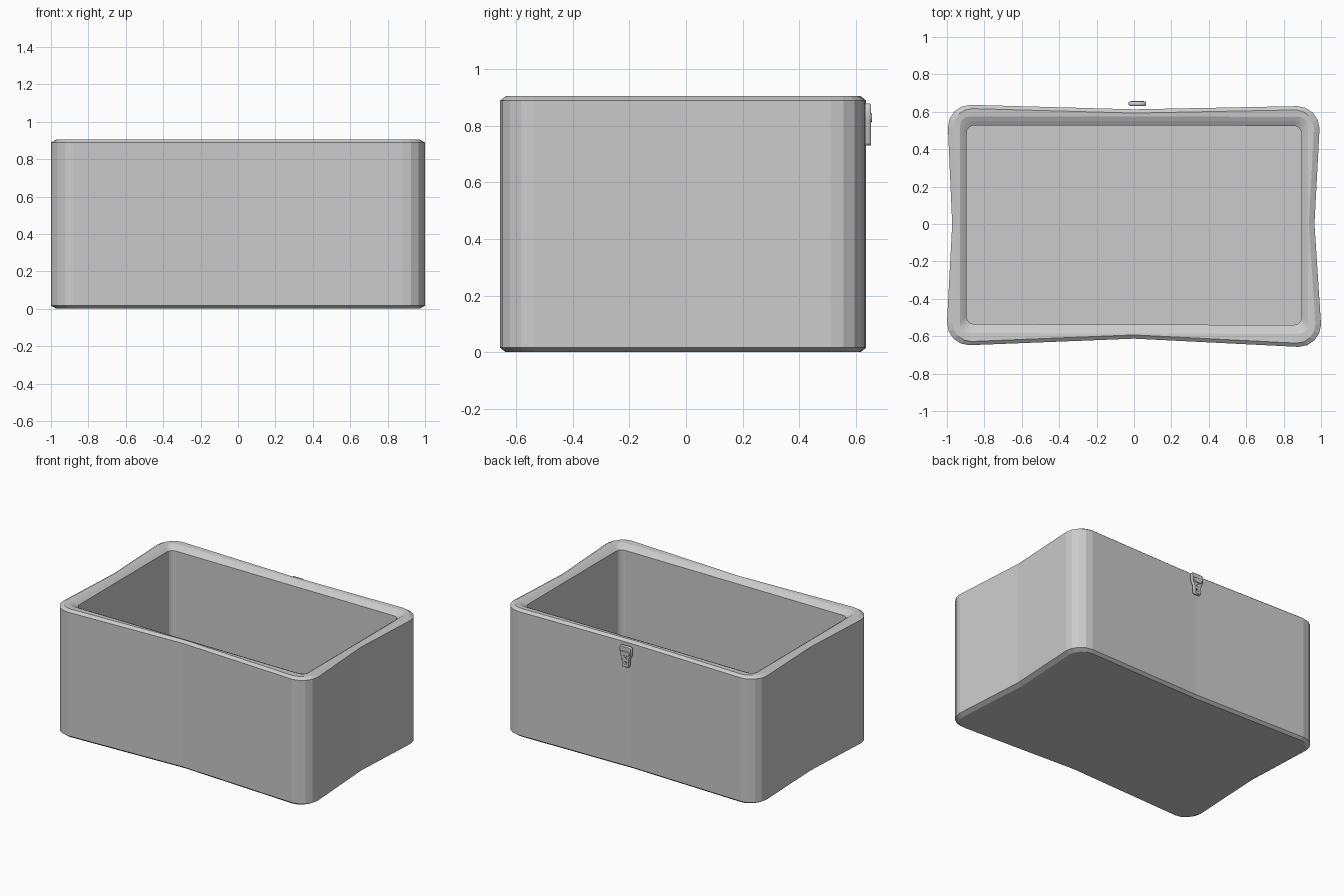
import bpy, bmesh
from math import cos, sin, pi, radians

if "Cube" in bpy.data.objects:
    bpy.data.objects.remove(bpy.data.objects["Cube"])

# Outline corners (slightly skewed), counter-clockwise from front right
OUTER = [(1.0, -0.657), (0.992, 0.63), (-0.995, 0.637), (-1.0, -0.648)]
INNER = [(0.895, -0.54), (0.895, 0.525), (-0.895, 0.527), (-0.895, -0.535)]
PINCH = [(0.965, 0.0), (0.0, 0.613), (-0.972, 0.0), (0.0, -0.613)]


def ring(bm, corners, z, radius, inset=0.0, inset_y=None, pinch=None, steps=4):
    """Rounded rectangle of vertices, one extra point in the middle of each side."""
    iy = inset if inset_y is None else inset_y
    verts = []
    for i, (cx, cy) in enumerate(corners):
        sx, sy = (1 if cx > 0 else -1), (1 if cy > 0 else -1)
        ox, oy = cx - sx * (radius + inset), cy - sy * (radius + iy)
        for k in range(steps + 1):
            a = -pi / 2 + i * pi / 2 + k * pi / 2 / steps
            verts.append(bm.verts.new((ox + radius * cos(a), oy + radius * sin(a), z)))
        if pinch:
            px, py = pinch[i]
            px -= inset * ((px > 0) - (px < 0))
            py -= iy * ((py > 0) - (py < 0))
        else:
            nx, ny = corners[(i + 1) % 4]
            px, py = (cx + nx) / 2, (cy + ny) / 2
            if i % 2 == 0:
                px -= inset * sx
            else:
                py -= iy * sy
        verts.append(bm.verts.new((px, py, z)))
    return verts


# Box body: chamfered shell with a stepped inner lip
bm = bmesh.new()
rings = [
    ring(bm, OUTER, 0.0, 0.10, 0.03, 0.02, PINCH),
    ring(bm, OUTER, 0.016, 0.12, pinch=PINCH),
    ring(bm, OUTER, 0.889, 0.12, pinch=PINCH),
    ring(bm, OUTER, 0.905, 0.10, 0.03, 0.02, PINCH),
    ring(bm, INNER, 0.903, 0.05, -0.035, -0.048),
    ring(bm, INNER, 0.892, 0.045, -0.018, -0.024),
    ring(bm, INNER, 0.878, 0.04),
    ring(bm, INNER, 0.06, 0.04),
]
for a, b in zip(rings, rings[1:]):
    n = len(a)
    for i in range(n):
        j = (i + 1) % n
        bm.faces.new((a[i], a[j], b[j], b[i]))
bm.faces.new(list(reversed(rings[0])))
bm.faces.new(rings[-1])
bmesh.ops.recalc_face_normals(bm, faces=bm.faces)
mesh = bpy.data.meshes.new("box_body")
bm.to_mesh(mesh)
bm.free()
bpy.context.collection.objects.link(bpy.data.objects.new("box_body", mesh))


def plate(name, outlines, y, half, bevel):
    """Flat bevelled plate in the xz plane; further outlines cut holes."""
    cu = bpy.data.curves.new(name, 'CURVE')
    cu.dimensions = '2D'
    cu.fill_mode = 'BOTH'
    cu.extrude, cu.bevel_depth, cu.bevel_resolution = half - bevel, bevel, 0
    for pts in outlines:
        sp = cu.splines.new('POLY')
        sp.points.add(len(pts) - 1)
        for p, (x, z) in zip(sp.points, pts):
            p.co = (x, z, 0, 1)
        sp.use_cyclic_u = True
    ob = bpy.data.objects.new(name, cu)
    ob.location = (0.018, y, 0)
    ob.rotation_euler = (radians(90), 0, 0)
    bpy.context.collection.objects.link(ob)


def mirrored(half):
    return half + [(-x, z) for x, z in reversed(half)]


# Clasp: wide head tapering to a narrow tongue with two slots
plate("clasp_plate", [
    mirrored([(0.020, 0.734), (0.024, 0.742), (0.026, 0.79), (0.040, 0.82),
              (0.043, 0.865), (0.037, 0.874)]),
    mirrored([(0.010, 0.752), (0.012, 0.772)]),
    mirrored([(0.010, 0.787), (0.008, 0.802)]),
], 0.643, 0.011, 0.004)
plate("clasp_ridge", [
    mirrored([(0.022, 0.815), (0.033, 0.826), (0.033, 0.838), (0.026, 0.842)])
], 0.652, 0.006, 0.003)
